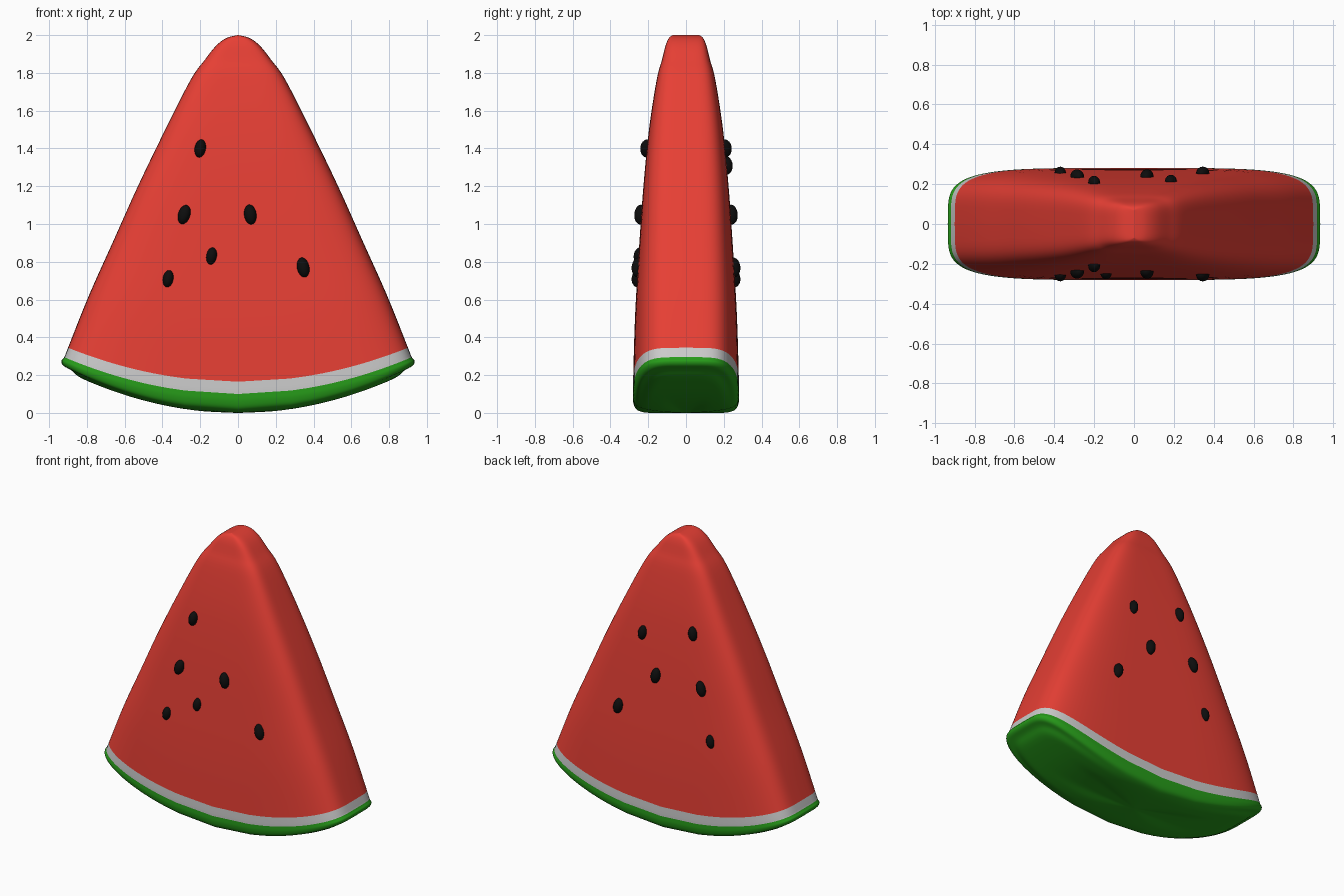
import bpy, bmesh
from math import cos, sin, pi, radians

if "Cube" in bpy.data.objects:
    bpy.data.objects.remove(bpy.data.objects["Cube"])

N, STEPS, POWER = 96, 5, 2 / 4.6


def material(name, rgb):
    m = bpy.data.materials.new(name)
    m.diffuse_color = (*rgb, 1)
    m.use_nodes = True
    m.node_tree.nodes["Principled BSDF"].inputs["Base Color"].default_value = m.diffuse_color
    return m


def catmull(p0, p1, p2, p3, t):
    return [0.5 * (2 * b + (c - a) * t + (2 * a - 5 * b + 4 * c - d) * t * t
                   + (3 * b - a - 3 * c + d) * t ** 3)
            for a, b, c, d in zip(p0, p1, p2, p3)]


def spow(v):
    return abs(v) ** POWER * (1 if v >= 0 else -1)


def loft(name, rows, mat, cap_top=False, cap_bottom=False):
    bm = bmesh.new()
    rings = []
    for w, d, z, sag in rows:
        ring = []
        for i in range(N):
            a = 2 * pi * i / N
            u, v = spow(cos(a)), spow(sin(a))
            ring.append(bm.verts.new((w * u, d * v, z + sag * u * u)))
        rings.append(ring)
    for top, low in zip(rings, rings[1:]):
        for i in range(N):
            j = (i + 1) % N
            bm.faces.new((top[i], low[i], low[j], top[j]))
    if cap_top:
        bm.faces.new(rings[0])
    if cap_bottom:
        bm.faces.new(rings[-1][::-1])
    for f in bm.faces:
        f.smooth = True
    me = bpy.data.meshes.new(name)
    bm.to_mesh(me)
    bm.free()
    me.materials.append(mat)
    ob = bpy.data.objects.new(name, me)
    bpy.context.collection.objects.link(ob)


red = material("red_flesh", (0.8, 0.05, 0.035))
white = material("white_rind", (0.6, 0.6, 0.6))
green = material("green_skin", (0.02, 0.33, 0.01))
black = material("black_seed", (0.004, 0.004, 0.004))

# Section keys from tip to base: half width, half depth, height, end lift
keys = [
    (.002, .070, 2.0, 0), (.06, .090, 1.985, 0), (.115, .108, 1.945, 0),
    (.175, .127, 1.87, 0), (.25, .155, 1.765, 0), (.385, .196, 1.5, 0),
    (.53, .227, 1.18, .02), (.66, .25, .85, .06), (.79, .27, .5, .12),
    (.90, .28, .165, .18), (.92, .281, .10, .195), (.935, .28, .06, .215),
    (.925, .268, .025, .225), (.885, .24, .007, .22), (.8, .19, 0, .17),
    (.5, .12, 0, .07), (.02, .01, 0, 0),
]
rows = []
for k in range(len(keys) - 1):
    pts = [keys[min(max(k + o, 0), len(keys) - 1)] for o in (-1, 0, 1, 2)]
    rows += [catmull(*pts, s / STEPS) for s in range(STEPS)]
rows.append(keys[-1])

# Flesh, pale rind band and green skin share their border sections
a, b = 9 * STEPS, 10 * STEPS
loft("flesh", rows[:a + 1], red, cap_top=True)
loft("pale_rind", rows[a:b + 1], white)
loft("green_skin", rows[b:], green, cap_bottom=True)


def seed(name, x, z, depth, tilt, size, side):
    bpy.ops.mesh.primitive_uv_sphere_add(segments=20, ring_count=12, radius=1,
                                         location=(x, side * depth, z))
    ob = bpy.context.object
    ob.name = name
    ob.scale = (.03 * size, .034, .049 * size)
    ob.rotation_euler = (side * radians(4), radians(tilt), 0)
    ob.data.materials.append(black)
    bpy.ops.object.shade_smooth()


# Seeds found on both faces: x, z, depth, tilt, size
shared = [(-.2, 1.4, .208, 10, .98), (-.285, 1.05, .24, 17, 1.06),
          (.065, 1.05, .24, -8, 1.08), (-.37, .71, .254, 10, .94),
          (.345, .77, .254, -12, 1.08)]
for i, s in enumerate(shared):
    seed(f"front_seed_{i + 1}", *s, -1)
    seed(f"back_seed_{i + 1}", *s, 1)

# One extra seed on each face
seed("front_seed_6", -.14, .83, .243, 10, .96, -1)
seed("back_seed_6", .185, 1.31, .213, -8, 1, 1)
